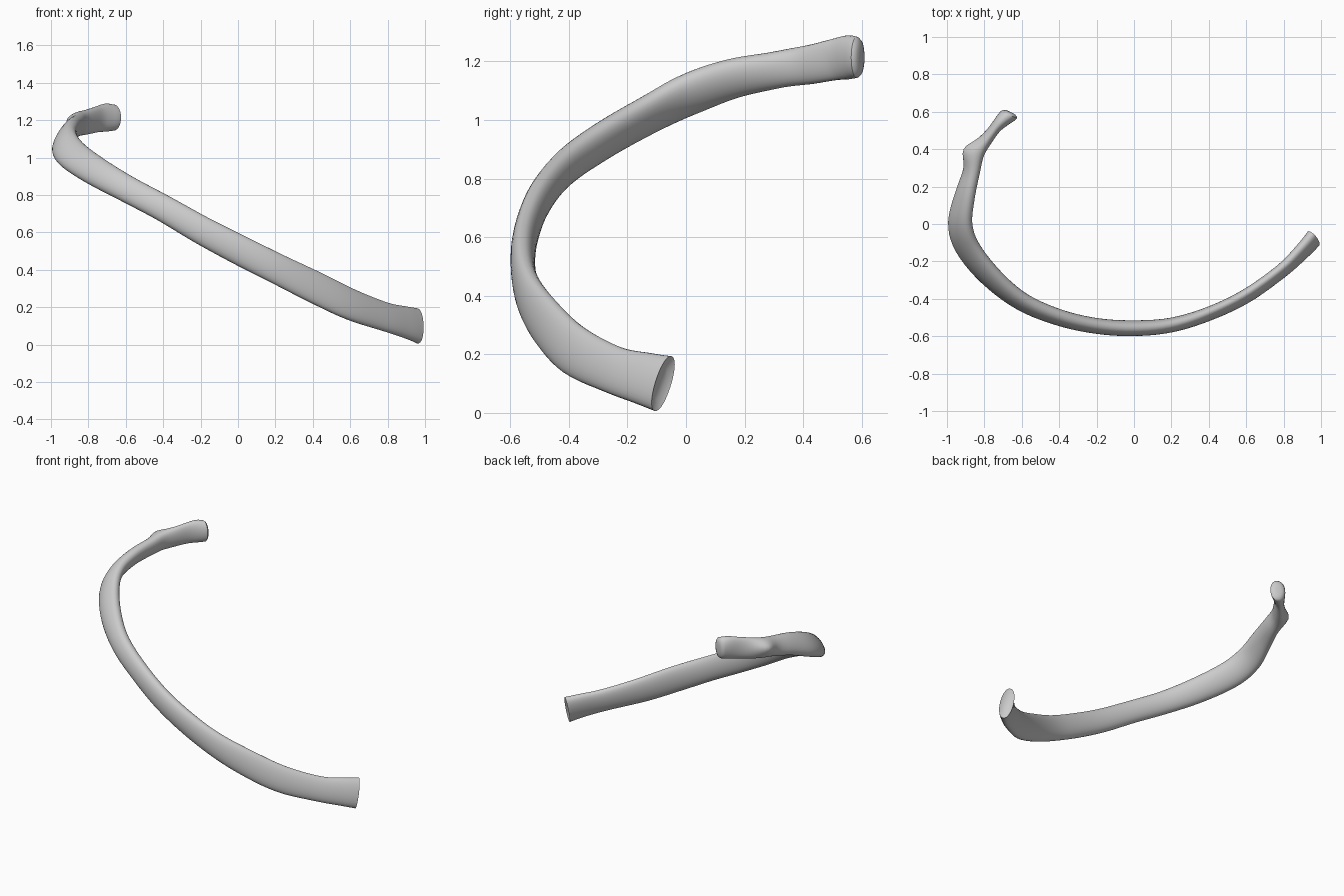
import bpy, bmesh, math
from mathutils import Vector

if "Cube" in bpy.data.objects:
    bpy.data.objects.remove(bpy.data.objects["Cube"])

# Stations from the front end round to the head:
# centre x, y, z, half height, half thickness, inward lean in degrees
STATIONS = [
    (0.960, -0.078, 0.100, 0.098, 0.042, 14),
    (0.900, -0.145, 0.118, 0.090, 0.038, 14),
    (0.790, -0.250, 0.148, 0.081, 0.034, 12),
    (0.600, -0.385, 0.216, 0.087, 0.035, 10),
    (0.400, -0.480, 0.312, 0.087, 0.036, 7),
    (0.200, -0.540, 0.410, 0.081, 0.039, 3),
    (0.000, -0.557, 0.510, 0.079, 0.042, 0),
    (-0.200, -0.545, 0.615, 0.075, 0.042, 3),
    (-0.400, -0.500, 0.730, 0.071, 0.043, 10),
    (-0.600, -0.415, 0.836, 0.072, 0.045, 20),
    (-0.765, -0.283, 0.930, 0.080, 0.047, 31),
    (-0.888, -0.130, 1.017, 0.085, 0.046, 38),
    (-0.928, 0.000, 1.083, 0.083, 0.046, 40),
    (-0.904, 0.150, 1.139, 0.073, 0.044, 32),
    (-0.860, 0.300, 1.169, 0.064, 0.040, 18),
    (-0.815, 0.410, 1.186, 0.066, 0.036, 8),
    (-0.752, 0.500, 1.205, 0.070, 0.030, 3),
    (-0.705, 0.553, 1.214, 0.075, 0.038, 0),
    (-0.668, 0.584, 1.214, 0.070, 0.047, 0),
]
SIDES, STEPS = 28, 5
TUBERCLE = Vector((-0.885, 0.385, 1.195))
TUBERCLE_PUSH = Vector((-0.045, 0.020, 0.012))
UP = Vector((0, 0, 1))


def spline(p0, p1, p2, p3, t):
    return [0.5 * (2 * b + (c - a) * t + (2 * a - 5 * b + 4 * c - d) * t * t
                   + (3 * b - a - 3 * c + d) * t ** 3)
            for a, b, c, d in zip(p0, p1, p2, p3)]


# Smoothly resample the stations
rows, n = [], len(STATIONS)
for i in range(n - 1):
    ctrl = [STATIONS[min(max(k, 0), n - 1)] for k in range(i - 1, i + 3)]
    rows += [spline(*ctrl, s / STEPS) for s in range(STEPS)]
rows.append(list(STATIONS[-1]))
centres = [Vector(r[:3]) for r in rows]

# Loft an oval section along the path
bm = bmesh.new()
rings = []


def add_ring(centre, tangent, a, b, lean):
    side = UP.cross(tangent).normalized()
    tall = tangent.cross(side).normalized()
    lean = math.radians(lean)
    axis_a = tall * math.cos(lean) - side * math.sin(lean)
    axis_b = side * math.cos(lean) + tall * math.sin(lean)
    ring = []
    for k in range(SIDES):
        u = 2 * math.pi * k / SIDES
        s, c = math.sin(u), math.cos(u)
        thin = math.copysign(abs(c) ** 0.9, c)
        p = centre + axis_a * a * s + axis_b * b * thin
        # Tubercle: a soft outward bump near the neck
        d = p - TUBERCLE
        fall = math.exp(-(d.x ** 2 + d.y ** 2) / 0.0045 - d.z ** 2 / 0.0040)
        ring.append(bm.verts.new(p + TUBERCLE_PUSH * fall))
    rings.append(ring)


head_dir = Vector((0.42, 0.90, 0)).normalized()
for i, r in enumerate(rows):
    t = (centres[min(i + 1, len(rows) - 1)] - centres[max(i - 1, 0)]).normalized()
    blend = max(0, (i - len(rows) + 1 + STEPS) / STEPS)
    t = t.lerp(head_dir, blend).normalized()
    if i == 0:
        # Slightly dished front end
        add_ring(centres[0] + t * 0.012, t, r[3] * 0.6, r[4] * 0.55, r[5])
    add_ring(centres[i], t, *r[3:])

# Rounded head end
for scale, out in ((0.88, 0.009), (0.6, 0.015), (0.3, 0.017)):
    r = rows[-1]
    add_ring(centres[-1] + head_dir * out, head_dir, r[3] * scale, r[4] * scale, r[5])

for r0, r1 in zip(rings, rings[1:]):
    for k in range(SIDES):
        j = (k + 1) % SIDES
        bm.faces.new((r0[k], r0[j], r1[j], r1[k]))
bm.faces.new(rings[0])
bm.faces.new(rings[-1])
bmesh.ops.recalc_face_normals(bm, faces=bm.faces[:])

mesh = bpy.data.meshes.new("rib_bone")
bm.to_mesh(mesh)
bm.free()
rib = bpy.data.objects.new("rib_bone", mesh)
bpy.context.collection.objects.link(rib)
bpy.context.view_layer.objects.active = rib
rib.select_set(True)
bpy.ops.object.shade_smooth_by_angle(angle=math.radians(45))
